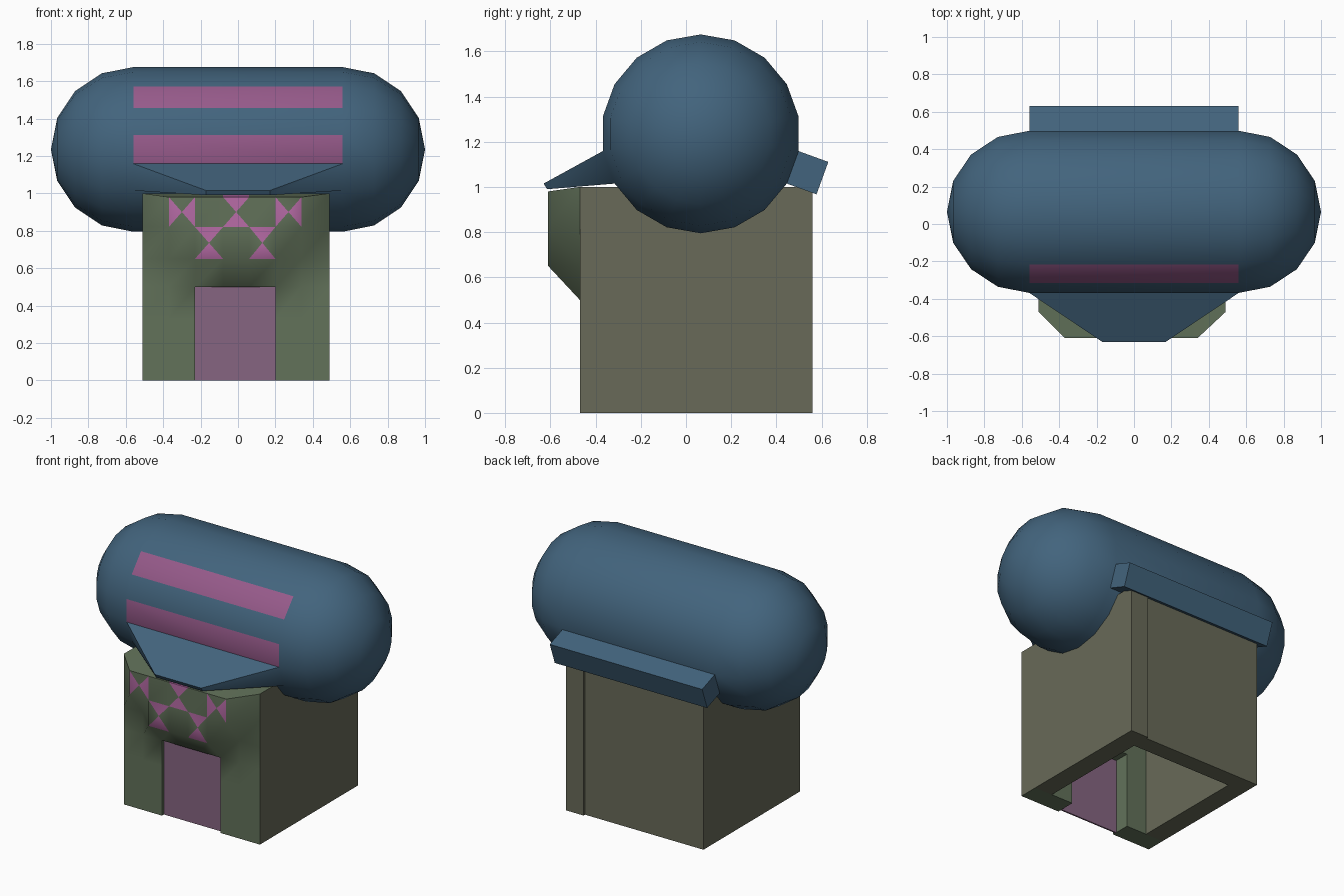
import bpy, bmesh, math
from mathutils import Vector

if "Cube" in bpy.data.objects:
    bpy.data.objects.remove(bpy.data.objects["Cube"])


def material(name, r, g, b):
    m = bpy.data.materials.new(name)
    m.diffuse_color = (r, g, b, 1)
    m.use_nodes = True
    m.node_tree.nodes["Principled BSDF"].inputs["Base Color"].default_value = m.diffuse_color
    return m


BLUE = material("blue", 0.055, 0.127, 0.205)
GREEN = material("green", 0.122, 0.168, 0.102)
OLIVE = material("olive", 0.138, 0.144, 0.098)
PINK = material("window_pink", 0.305, 0.102, 0.254)
BRIGHT = material("pattern_pink", 0.48, 0.15, 0.39)
DOOR = material("door_pink", 0.24, 0.13, 0.22)


def finish(name, bm, mats, angle=None):
    bmesh.ops.recalc_face_normals(bm, faces=bm.faces[:])
    me = bpy.data.meshes.new(name)
    bm.to_mesh(me)
    bm.free()
    for m in mats:
        me.materials.append(m)
    ob = bpy.data.objects.new(name, me)
    bpy.context.collection.objects.link(ob)
    if angle:
        bpy.ops.object.select_all(action='DESELECT')
        ob.select_set(True)
        bpy.context.view_layer.objects.active = ob
        bpy.ops.object.shade_smooth_by_angle(angle=math.radians(angle))
    return ob


def prism(name, outline, height, mat):
    bm = bmesh.new()
    base = bm.faces.new([bm.verts.new((x, y, 0)) for x, y in outline])
    ret = bmesh.ops.extrude_face_region(bm, geom=[base], use_keep_orig=True)
    top = [v for v in ret["geom"] if isinstance(v, bmesh.types.BMVert)]
    bmesh.ops.translate(bm, verts=top, vec=(0, 0, height))
    return finish(name, bm, [mat])


# Capsule roof: 18-sided cylinder with hemispherical ends
CY, CZ, R, HALF, N = 0.065, 1.235, 0.44, 0.56, 18
arc = [math.radians(22.5 * i) for i in range(1, 5)]
profile = [(-HALF - R * math.cos(a), R * math.sin(a)) for a in arc]
profile += [(-x, r) for x, r in reversed(profile)]

bm = bmesh.new()
rings = []
for x, r in profile:
    rings.append([bm.verts.new((x, CY - r * math.sin(math.tau * k / N),
                                CZ + r * math.cos(math.tau * k / N))) for k in range(N)])
poles = [bm.verts.new((s * (HALF + R), CY, CZ)) for s in (-1, 1)]
middle = []
for i in range(len(rings) - 1):
    for k in range(N):
        j = (k + 1) % N
        f = bm.faces.new((rings[i][k], rings[i + 1][k], rings[i + 1][j], rings[i][j]))
        if i == 3:
            middle.append(f)
for pole, ring in zip(poles, (rings[0], rings[-1])):
    for k in range(N):
        bm.faces.new((pole, ring[k], ring[(k + 1) % N]))
bmesh.ops.recalc_face_normals(bm, faces=bm.faces[:])

# Window strips on the front of the roof
for k in (2, 4):
    middle[k].material_index = 1

# Front awning, tapering to a narrow lip
lip = bmesh.ops.extrude_discrete_faces(bm, faces=[middle[5]])["faces"][0]
for v in lip.verts:
    side = math.copysign(0.17, v.co.x)
    v.co = Vector((side, -0.63, 1.015) if v.co.z > 1.09 else (side, -0.615, 0.99))

# Straight ledge along the back
ledge = bmesh.ops.extrude_discrete_faces(bm, faces=[middle[12]])["faces"][0]
a = math.radians(110)
bmesh.ops.translate(bm, verts=ledge.verts[:],
                    vec=(0, 0.14 * math.sin(a), 0.14 * math.cos(a)))
finish("capsule_roof", bm, [BLUE, PINK], 30)

# Side and back walls with a slightly proud corner post
prism("side_and_back_walls",
      [(-0.51, -0.34), (-0.38, -0.34), (-0.38, 0.43), (0.36, 0.43), (0.36, -0.34),
       (0.49, -0.34), (0.49, 0.56), (0.36, 0.56), (0.36, 0.545), (-0.51, 0.545)],
      1.0, OLIVE)

# Front wall: grid with a door opening and a bulge above it
XS = [-0.51, -0.37, -0.23, -0.08, 0.06, 0.20, 0.34, 0.49]
ZS = [0, 0.33, 0.5, 0.65, 0.82, 1.0]
bm = bmesh.new()
grid = {}


def point(c, r):
    if (c, r) not in grid:
        bulge = (r >= 4 and 1 <= c <= 6) or (r == 3 and 2 <= c <= 5)
        z = 0.98 if bulge and r == 5 else ZS[r]
        grid[c, r] = bm.verts.new((XS[c], -0.61 if bulge else -0.47, z))
    return grid[c, r]


cells = {}
for c in range(7):
    for r in range(5):
        if not (r < 2 and 2 <= c <= 4):
            cells[c, r] = bm.faces.new((point(c, r), point(c + 1, r),
                                        point(c + 1, r + 1), point(c, r + 1)))

# Triangle pattern: bow ties at the ends, hourglasses between
for key, axis in (((1, 4), 0), ((5, 4), 0), ((3, 4), 2), ((2, 3), 2), ((4, 3), 2)):
    mid = cells[key].calc_center_median()
    for f in bmesh.ops.poke(bm, faces=[cells[key]])["faces"]:
        d = f.calc_center_median() - mid
        if abs(d[axis]) > abs(d[2 - axis]):
            f.material_index = 1

# Thickness of the front wall, with its outer ends matching the side walls
for e in bm.edges:
    if e.is_boundary:
        e.smooth = False
front = set(bm.faces)
ret = bmesh.ops.extrude_face_region(bm, geom=bm.faces[:], use_keep_orig=True)
back = {v for v in ret["geom"] if isinstance(v, bmesh.types.BMVert)}
for v in back:
    v.co.y = -0.34
    if v.co.z > 0.95:
        v.co.z = 1.0
bm.normal_update()
for f in bm.faces:
    if all(v in back for v in f.verts):
        f.material_index = 0
    elif abs(f.normal.x) > 0.9 and abs(f.calc_center_median().x) > 0.45:
        f.material_index = 2
finish("front_wall", bm, [GREEN, BRIGHT, OLIVE], 60)

# Recessed door panel
prism("door", [(-0.23, -0.45), (0.20, -0.45), (0.20, -0.44), (-0.23, -0.44)], 0.5, DOOR)
